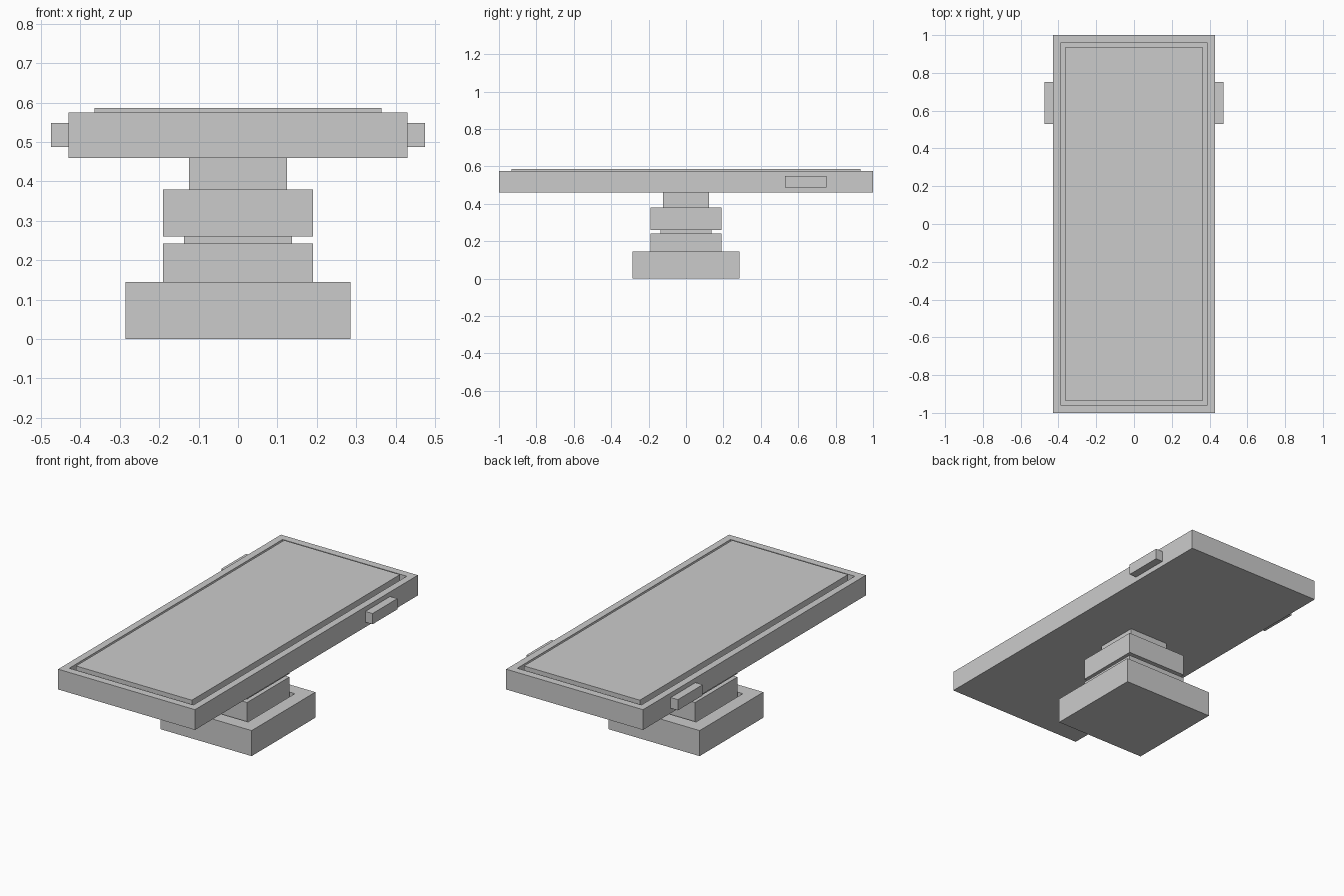
import bpy
import bmesh

cube = bpy.data.objects.get("Cube")
if cube:
    bpy.data.objects.remove(cube, do_unlink=True)

grey = bpy.data.materials.new("plain grey")
grey.use_nodes = True
GREY = (0.6, 0.6, 0.6, 1)
grey.diffuse_color = GREY
grey.node_tree.nodes["Principled BSDF"].inputs["Base Color"].default_value = GREY


def box(name, half_x, half_y, bottom, top, x=0, y=0, recess=None):
    """Box from bottom to top; recess = (half_x, half_y, depth) sunk in its top."""
    bm = bmesh.new()
    bmesh.ops.create_cube(bm, size=2)
    for v in bm.verts:
        v.co = (v.co.x * half_x + x, v.co.y * half_y + y,
                top if v.co.z > 0 else bottom)
    if recess:
        rx, ry, depth = recess
        face = max(bm.faces, key=lambda f: f.calc_center_median().z)
        bmesh.ops.inset_individual(bm, faces=[face], thickness=0.01)
        for v in face.verts:
            v.co.x = x + (rx if v.co.x > x else -rx)
            v.co.y = y + (ry if v.co.y > y else -ry)
        # Sink the inner face, leaving vertical recess walls
        inner = bmesh.ops.extrude_discrete_faces(bm, faces=[face])["faces"][0]
        for v in inner.verts:
            v.co.z -= depth
    bmesh.ops.recalc_face_normals(bm, faces=bm.faces)
    mesh = bpy.data.meshes.new(name)
    bm.to_mesh(mesh)
    bm.free()
    mesh.materials.append(grey)
    obj = bpy.data.objects.new(name, mesh)
    bpy.context.collection.objects.link(obj)
    return obj


# Pedestal, from the floor up
box("base", 0.286, 0.286, 0, 0.145, recess=(0.21, 0.21, 0.05))
box("lower_block", 0.19, 0.19, 0.095, 0.242)
box("pivot_disc", 0.137, 0.137, 0.242, 0.26)
box("upper_block", 0.19, 0.19, 0.26, 0.38)
box("neck", 0.124, 0.124, 0.38, 0.46)

# Table top: rimmed tray with a raised pad inside
box("tray", 0.43, 1.0, 0.46, 0.575, recess=(0.39, 0.957, 0.045))
box("pad", 0.364, 0.934, 0.53, 0.586)

# Side handles near the back
for side, sign in (("left", 1), ("right", -1)):
    box(side + "_handle", 0.0225, 0.111, 0.488, 0.549, x=sign * 0.4525, y=0.64)
